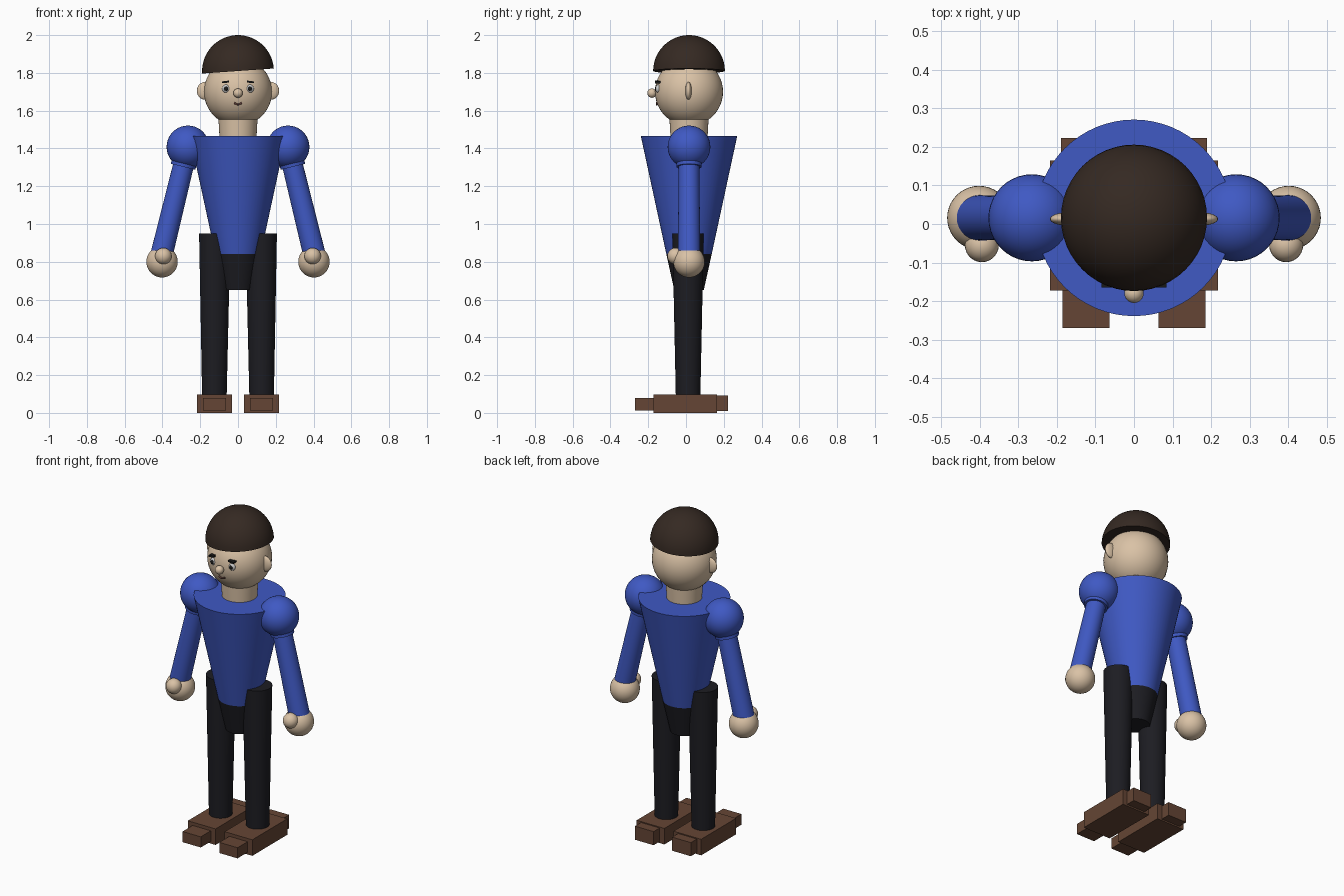
import bpy, bmesh, math
from mathutils import Vector

if "Cube" in bpy.data.objects:
    bpy.data.objects.remove(bpy.data.objects["Cube"])

Y = 0.016  # depth of the body axis


def material(name, r, g, b):
    m = bpy.data.materials.new(name)
    m.diffuse_color = (r, g, b, 1)
    m.use_nodes = True
    m.node_tree.nodes["Principled BSDF"].inputs["Base Color"].default_value = m.diffuse_color
    return m


SKIN = material("skin", 0.70, 0.54, 0.38)
BLUE = material("blue_cloth", 0.05, 0.10, 0.55)
BLACK = material("black_cloth", 0.012, 0.012, 0.016)
BROWN = material("brown_leather", 0.13, 0.06, 0.035)
HAIR = material("dark_hair", 0.035, 0.022, 0.016)
WHITE = material("eye_white", 0.8, 0.8, 0.8)
DARK = material("dark_detail", 0.01, 0.01, 0.01)
MOUTH = material("mouth_tone", 0.12, 0.05, 0.04)


def finish(name, mat, smooth=True):
    ob = bpy.context.object
    ob.name = name
    ob.data.materials.append(mat)
    if smooth:
        bpy.ops.object.shade_smooth_by_angle(angle=math.radians(35))
    return ob


def ball(name, loc, size, mat, seg=40):
    bpy.ops.mesh.primitive_uv_sphere_add(segments=seg, ring_count=seg // 2, radius=1, location=loc)
    bpy.context.object.scale = size if isinstance(size, tuple) else (size,) * 3
    bpy.ops.object.transform_apply(location=False, rotation=False, scale=True)
    return finish(name, mat)


def taper(name, a, b, ra, rb, mat):
    """Capped round bar from point a (radius ra) to point b (radius rb)."""
    a, b = Vector(a), Vector(b)
    bpy.ops.mesh.primitive_cone_add(vertices=64, radius1=ra, radius2=rb, depth=(b - a).length,
                                    location=(a + b) / 2,
                                    rotation=(b - a).to_track_quat('Z', 'Y').to_euler())
    return finish(name, mat)


def box(name, lo, hi, mat, tilt=0):
    lo, hi = Vector(lo), Vector(hi)
    bpy.ops.mesh.primitive_cube_add(size=1, location=(lo + hi) / 2, rotation=(0, tilt, 0))
    bpy.context.object.scale = [abs(v) for v in hi - lo]
    bpy.ops.object.transform_apply(location=False, rotation=False, scale=True)
    return finish(name, mat, False)


# Torso, hips and neck
taper("torso", (0, Y, 0.84), (0, Y, 1.465), 0.12, 0.255, BLUE)
taper("hips", (0, Y, 0.65), (0, Y, 0.84), 0.078, 0.12, BLACK)
taper("neck", (0, Y, 1.46), (0, Y, 1.60), 0.098, 0.106, SKIN)

# Head and nose
ball("head", (0, Y, 1.70), 0.18, SKIN, 48)
ball("nose", (0, -0.18, 1.693), 0.025, SKIN, 24)

# Hair: half ball with a flat underside, slightly tilted sideways
hair = ball("hair", (0, Y, 1.81), 0.19, HAIR, 48)
bm = bmesh.new()
bm.from_mesh(hair.data)
bmesh.ops.bisect_plane(bm, geom=bm.verts[:] + bm.edges[:] + bm.faces[:], dist=1e-5,
                       plane_co=(0, 0, 0), plane_no=(0, 0, -1), clear_outer=True)
rim = [e for e in bm.edges if e.is_boundary]
bmesh.ops.contextual_create(bm, geom=rim)
bmesh.ops.recalc_face_normals(bm, faces=bm.faces[:])
bm.to_mesh(hair.data)
bm.free()
hair.rotation_euler.y = -0.07
bpy.ops.object.shade_smooth_by_angle(angle=math.radians(35))

# Mouth: small smile tube
curve = bpy.data.curves.new("mouth", 'CURVE')
curve.dimensions = '3D'
curve.bevel_depth = 0.005
curve.use_fill_caps = True
sp = curve.splines.new('POLY')
sp.points.add(4)
for p, (x, z) in zip(sp.points, [(-0.02, 1.642), (-0.011, 1.635), (0, 1.632), (0.011, 1.635), (0.02, 1.642)]):
    p.co = (x, -0.155, z, 1)
mouth = bpy.data.objects.new("mouth", curve)
curve.materials.append(MOUTH)
bpy.context.collection.objects.link(mouth)

# Paired parts
for s, side in ((-1, "left"), (1, "right")):
    # Face details
    ball(side + "_ear", (s * 0.174, Y - 0.003, 1.705), (0.044, 0.017, 0.047), SKIN, 28)
    ball(side + "_eye", (s * 0.063, -0.147, 1.716), (0.021, 0.014, 0.022), WHITE, 24)
    ball(side + "_pupil", (s * 0.063, -0.157, 1.716), (0.011, 0.008, 0.012), DARK, 16)
    box(side + "_eyebrow", (s * 0.048, -0.165, 1.747), (s * 0.084, -0.135, 1.757), DARK, s * 0.12)

    # Arm
    shoulder = Vector((s * 0.265, Y, 1.408))
    wrist = Vector((s * 0.404, Y, 0.84))
    ball(side + "_shoulder", shoulder, 0.113, BLUE)
    taper(side + "_sleeve_cuff", shoulder, shoulder.lerp(wrist, 0.185), 0.075, 0.066, BLUE)
    taper(side + "_arm", shoulder, wrist, 0.054, 0.059, BLUE)
    ball(side + "_hand", (s * 0.402, Y, 0.80), 0.083, SKIN)
    ball(side + "_thumb", (s * 0.395, -0.055, 0.83), 0.044, SKIN, 28)

    # Leg
    taper(side + "_leg", (s * 0.125, 0.011, 0.09), (s * 0.123, 0.011, 0.95), 0.065, 0.083, BLACK)

    # Shoe: sole block, toe and heel
    box(side + "_shoe", (s * 0.031, -0.173, 0), (s * 0.218, 0.165, 0.098), BROWN)
    box(side + "_shoe_toe", (s * 0.063, -0.27, 0.013), (s * 0.186, -0.15, 0.078), BROWN)
    box(side + "_shoe_heel", (s * 0.063, 0.15, 0.009), (s * 0.189, 0.223, 0.092), BROWN)
